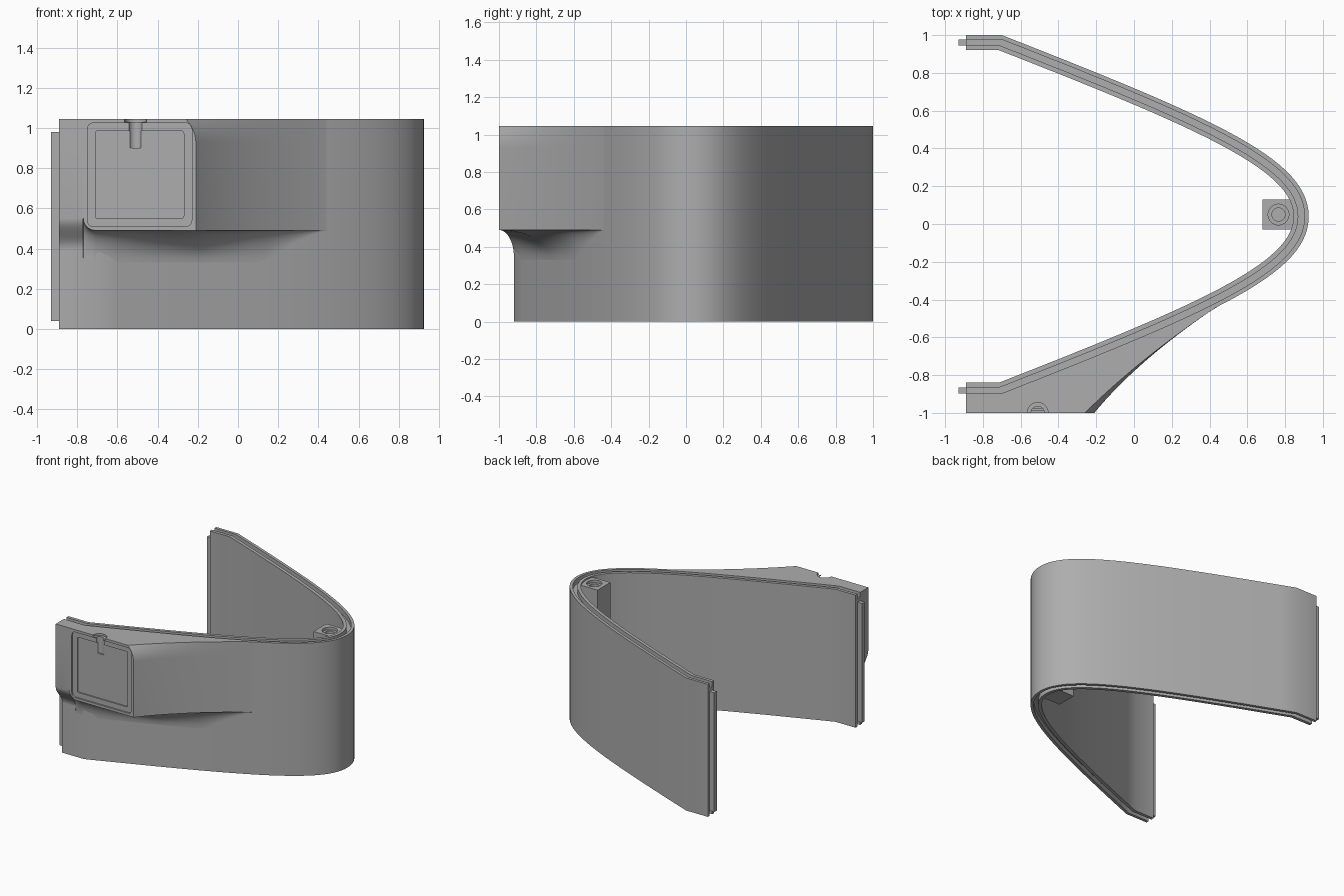
import bpy, bmesh, math
from mathutils import Vector

H = 1.045        # overall height
CY = 0.04        # mirror line of the curved wall
THICK = 0.08

if "Cube" in bpy.data.objects:
    bpy.data.objects.remove(bpy.data.objects["Cube"])

grey = bpy.data.materials.new("plain grey")
grey.use_nodes = True
colour = (0.42, 0.42, 0.42, 1)
grey.diffuse_color = colour
grey.node_tree.nodes["Principled BSDF"].inputs["Base Color"].default_value = colour


def finish(name, bm, smooth=False):
    bmesh.ops.recalc_face_normals(bm, faces=bm.faces)
    mesh = bpy.data.meshes.new(name)
    bm.to_mesh(mesh)
    bm.free()
    mesh.materials.append(grey)
    ob = bpy.data.objects.new(name, mesh)
    bpy.context.collection.objects.link(ob)
    if smooth:
        shade(ob)
    return ob


def activate(ob):
    bpy.ops.object.select_all(action='DESELECT')
    ob.select_set(True)
    bpy.context.view_layer.objects.active = ob


def shade(ob):
    activate(ob)
    bpy.ops.object.shade_smooth_by_angle(angle=math.radians(25))


def loft(name, rings, smooth=False):
    """Closed rings joined in order, with capped ends."""
    bm = bmesh.new()
    rows = [[bm.verts.new(p) for p in ring] for ring in rings]
    n = len(rows[0])
    for a, b in zip(rows, rows[1:]):
        for i in range(n):
            j = (i + 1) % n
            bm.faces.new((a[i], a[j], b[j], b[i]))
    bm.faces.new(rows[0])
    bm.faces.new(rows[-1][::-1])
    return finish(name, bm, smooth)


def box(name, lo, hi):
    x0, y0, z0 = lo
    x1, y1, z1 = hi
    return loft(name, [[(x0, y0, z), (x1, y0, z), (x1, y1, z), (x0, y1, z)] for z in (z0, z1)])


def cylinder(name, x, y, r, z0, z1, n=32):
    return loft(name, [[(x + r * math.cos(k * math.tau / n), y + r * math.sin(k * math.tau / n), z)
                        for k in range(n)] for z in (z0, z1)])


def cut(ob, cutter):
    cutter.hide_render = True
    activate(ob)
    mod = ob.modifiers.new("cut", 'BOOLEAN')
    mod.operation = 'DIFFERENCE'
    mod.solver = 'EXACT'
    mod.object = cutter
    bpy.ops.object.modifier_apply(modifier=mod.name)
    bpy.data.objects.remove(cutter)


def bezier(pts, t):
    pts = [Vector(p) for p in pts]
    while len(pts) > 1:
        pts = [a.lerp(b, t) for a, b in zip(pts, pts[1:])]
    return pts[0]


# Curved wall: half outline, mirrored across the centre line
ARC = [(-0.70, 0.96), (0.45, 0.51), (0.925, 0.30), (0.925, 0)]
half = [Vector((-0.89, 0.96))] + [bezier(ARC, i / 28) for i in range(29)]
path = half + [Vector((p.x, -p.y)) for p in half[-2::-1]]

# Wall section (inward offset, height) with a groove along top and bottom
G0, G1, DEEP = 0.022, 0.055, 0.04
section = [(0, 0), (0, H), (G0, H), (G0, H - DEEP), (G1, H - DEEP), (G1, H), (THICK, H),
           (THICK, 0), (G1, 0), (G1, DEEP), (G0, DEEP), (G0, 0)]
rings = []
for i, p in enumerate(path):
    d0 = (p - path[max(i - 1, 0)]).normalized() if i else (path[1] - p).normalized()
    d1 = (path[i + 1] - p).normalized() if i < len(path) - 1 else d0
    tangent = (d0 + d1).normalized()
    inward = Vector((tangent.y, -tangent.x)) / tangent.dot(d0)
    rings.append([(p.x + inward.x * o, CY + p.y + inward.y * o, z) for o, z in section])
loft("curved_wall", rings, True)

# Joining tongues on both wall ends
for name, side in (("back_tongue", 1), ("front_tongue", -1)):
    ya, yb = sorted((CY + side * 0.905, CY + side * 0.938))
    box(name, (-0.93, ya, 0.04), (-0.88, yb, 0.98))

# Screw lug inside the bend
lug = box("screw_lug", (0.68, -0.03, 0.01), (0.85, 0.13, H - 0.01))
cut(lug, cylinder("lug_bore", 0.765, 0.05, 0.035, 0.8, H + 0.1))
cut(lug, cylinder("lug_counterbore", 0.765, 0.05, 0.055, H - 0.03, H + 0.1))
shade(lug)


# Side housing that grows out of the front arm
def wall_y(x):
    for a, b in zip(half, half[1:]):
        if a.x <= x <= b.x:
            return CY - a.lerp(b, (x - a.x) / (b.x - a.x)).y
    return CY


def outline(col, z):
    """Point on the housing outline; its upper front corner is rounded off."""
    kind, t = col
    s = max(0, (z - 0.93) / (H - 0.93))
    start = -0.21 - 0.05 * s * s
    if kind == "flat":
        return Vector((t if t < -0.6 else -0.6 + (start + 0.6) * (t + 0.6) / 0.39, -1))
    return bezier([(start, -1), (0.02, -0.72), (0.44, -0.437)], t)


LEFT, R, EDGE, STEPS = -0.77, 0.06, 0.49, 10
cols = [("flat", x) for x in (-0.89, -0.83, LEFT - 0.002)]
cols += [("flat", LEFT + R * (1 - math.cos(k * math.pi / 12))) for k in range(7)]
cols += [("flat", x) for x in (-0.6, -0.5, -0.4, -0.3)]
cols += [("curve", k / 20) for k in range(21)]

rings = []
for col in cols:
    base = outline(col, 0)
    x = base.x
    wall = wall_y(x)
    depth = max(wall - base.y, 0.001)
    soft = x < LEFT
    if soft:
        edge = EDGE + R
    elif x < LEFT + R:
        edge = EDGE + R * (1 - math.sqrt(max(0, 1 - ((x - LEFT - R) / R) ** 2)))
    else:
        edge = EDGE
    low = EDGE - min(0.16, 1.8 * depth)
    top = outline(col, H)
    ring = [(top.x, wall_y(top.x) + 0.01, H)]
    for k in range(7):
        z = H - (H - 0.93) * k / 6
        p = outline(col, z)
        ring.append((p.x, min(p.y, wall_y(p.x)), z))
    # Underside: hollow fillet, or a soft S-curve beside the frame
    for k in range(STEPS + 1):
        a = math.pi / 2 * (1 - k / STEPS)
        if soft:
            f = 1 - k / STEPS
            z, out = 0.40 + (edge - 0.40) * f, depth * f * f * (3 - 2 * f)
        else:
            z, out = low + (edge - low) * math.sin(a), depth * (1 - math.cos(a))
        ring.append((x, wall - out, z))
    ring.append((x, wall + 0.01, ring[-1][2]))
    rings.append(ring)
housing = loft("side_housing", rings)


# Stepped pocket in the housing face, with rounded corners
def pocket(x0, x1, z0, z1, r, depth):
    pts = []
    corners = ((x1 - r, z1 - r), (x0 + r, z1 - r), (x0 + r, z0 + r), (x1 - r, z0 + r))
    for q, (cx, cz) in enumerate(corners):
        for k in range(5):
            a = math.pi / 2 * (q + k / 4)
            pts.append((cx + r * math.cos(a), cz + r * math.sin(a)))
    return loft("pocket_cutter", [[(x, y, z) for x, z in pts] for y in (-1.1, -1 + depth)])


cut(housing, pocket(-0.75, -0.23, 0.51, 1.025, 0.03, 0.012))
cut(housing, pocket(-0.71, -0.27, 0.55, 0.985, 0.012, 0.022))

# Half-open screw hole at the top of the housing face
cut(housing, cylinder("screw_bore", -0.51, -1, 0.035, 0.9, H + 0.1))
cut(housing, cylinder("screw_head_seat", -0.51, -1, 0.055, H - 0.015, H + 0.1))
shade(housing)
